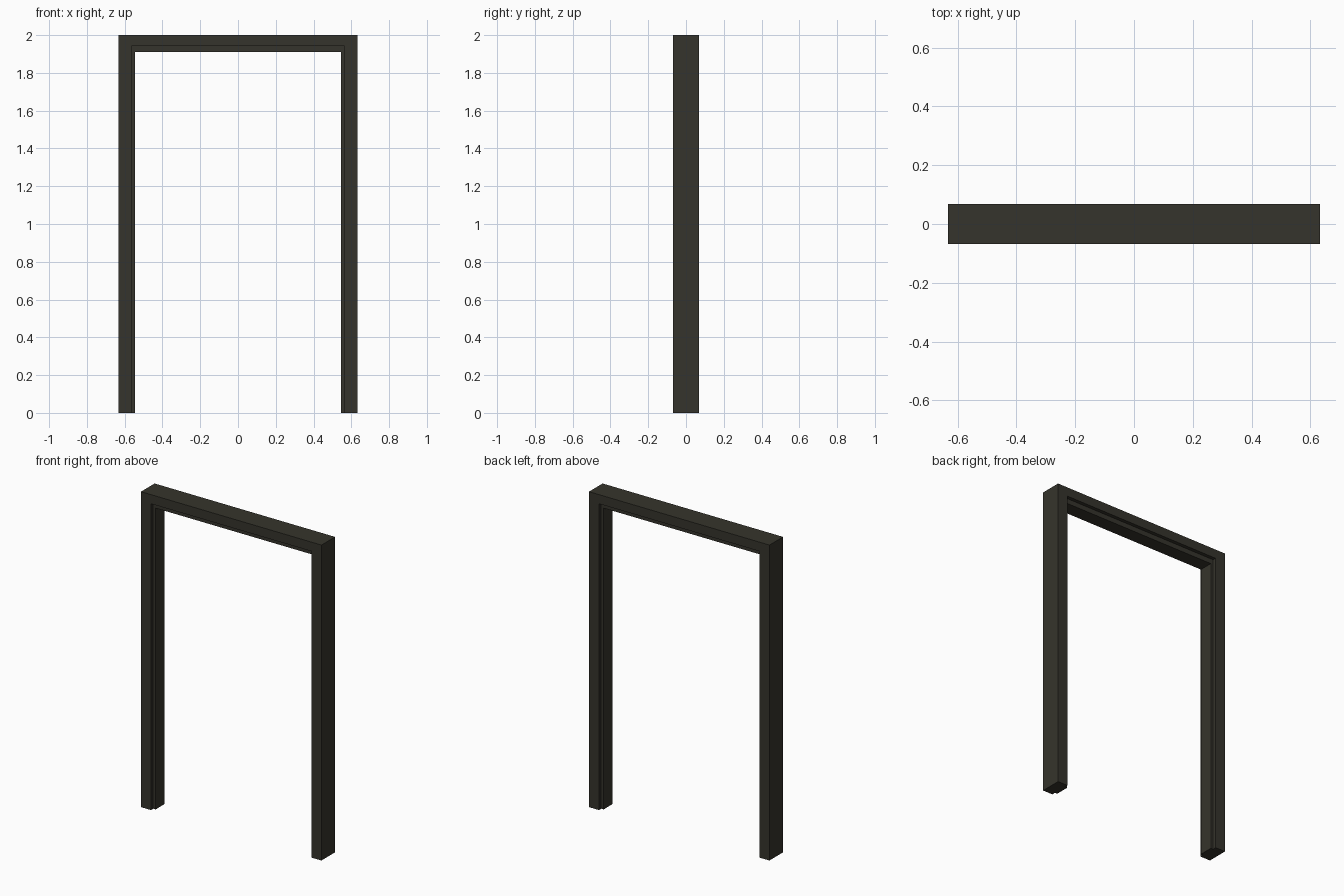
import bpy
import bmesh

cube = bpy.data.objects.get("Cube")
if cube:
    bpy.data.objects.remove(cube)

HALF_WIDTH, HEIGHT, HALF_DEPTH = 0.633, 2.0, 0.068
STOP_HALF = 0.045      # half depth of the central door stop
JAMB, STOP = (0.07, 0.058), (0.087, 0.09)   # inset from the side, from the top

dark_paint = bpy.data.materials.new("dark olive paint")
dark_paint.use_nodes = True
colour = (0.036, 0.034, 0.025, 1)
dark_paint.diffuse_color = colour
dark_paint.node_tree.nodes["Principled BSDF"].inputs["Base Color"].default_value = colour

# Rebated cross-section: (side inset, top inset, depth)
profile = [
    (0, 0, -HALF_DEPTH), (*JAMB, -HALF_DEPTH), (*JAMB, -STOP_HALF),
    (*STOP, -STOP_HALF), (*STOP, STOP_HALF), (*JAMB, STOP_HALF),
    (*JAMB, HALF_DEPTH), (0, 0, HALF_DEPTH),
]

# Sweep it up one jamb, across the head and down the other, with mitred corners
bm = bmesh.new()
rings = []
for side, at_top in ((-1, False), (-1, True), (1, True), (1, False)):
    rings.append([
        bm.verts.new((side * (HALF_WIDTH - inset), y, HEIGHT - drop if at_top else 0))
        for inset, drop, y in profile
    ])
count = len(profile)
for a, b in zip(rings, rings[1:]):
    for i in range(count):
        j = (i + 1) % count
        bm.faces.new((a[i], a[j], b[j], b[i]))

# Feet of the jambs
bm.faces.new(rings[0])
bm.faces.new(rings[-1])
bmesh.ops.recalc_face_normals(bm, faces=bm.faces)

mesh = bpy.data.meshes.new("door_frame")
bm.to_mesh(mesh)
bm.free()
mesh.materials.append(dark_paint)
door_frame = bpy.data.objects.new("door_frame", mesh)
bpy.context.collection.objects.link(door_frame)
